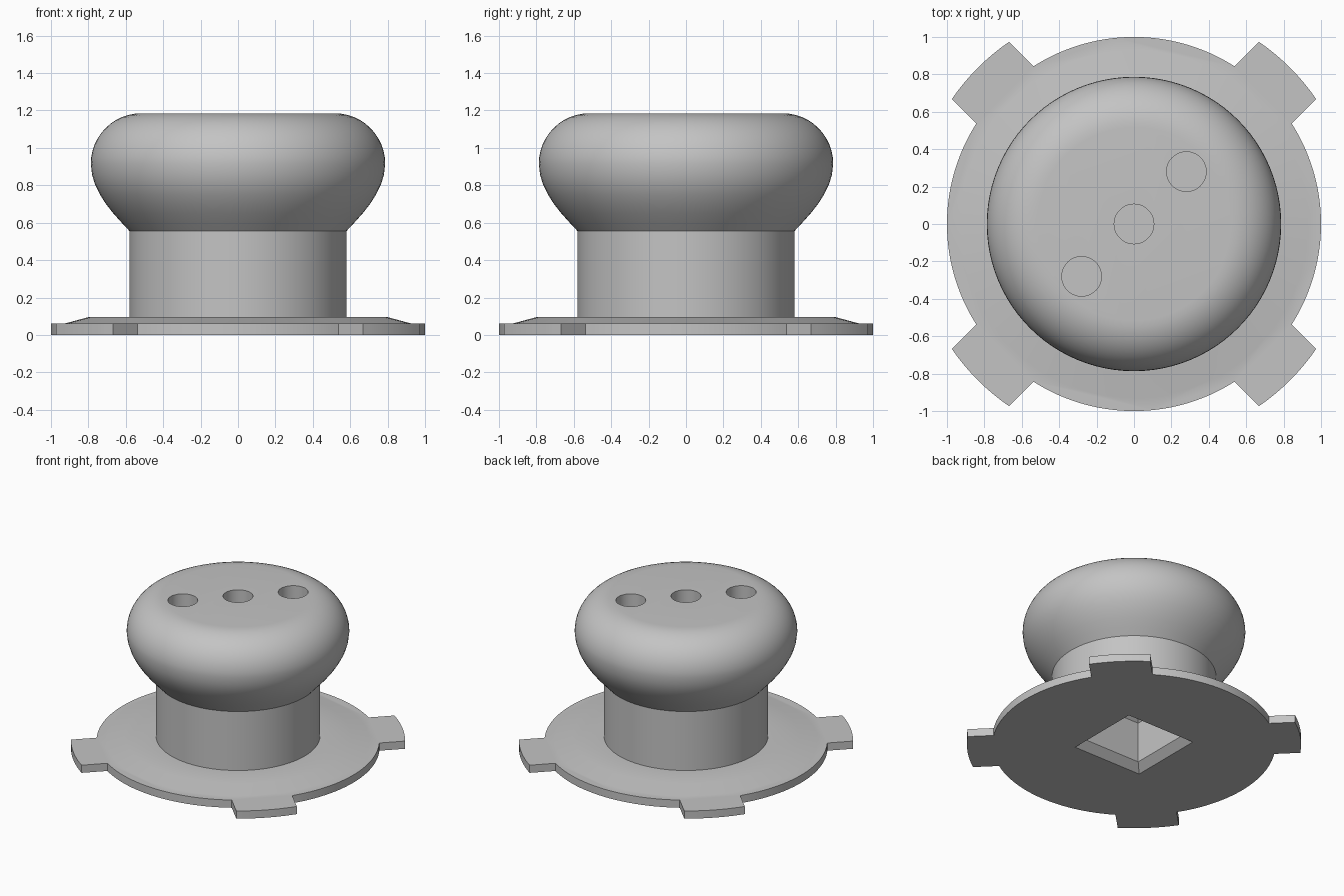
import bpy, bmesh, math

if "Cube" in bpy.data.objects:
    bpy.data.objects.remove(bpy.data.objects["Cube"])

grey = bpy.data.materials.new("plain grey")
grey.diffuse_color = (0.55, 0.55, 0.55, 1)
grey.use_nodes = True
grey.node_tree.nodes["Principled BSDF"].inputs["Base Color"].default_value = grey.diffuse_color


def make(name, bm):
    bmesh.ops.recalc_face_normals(bm, faces=bm.faces[:])
    mesh = bpy.data.meshes.new(name)
    bm.to_mesh(mesh)
    bm.free()
    mesh.materials.append(grey)
    obj = bpy.data.objects.new(name, mesh)
    bpy.context.collection.objects.link(obj)
    return obj


def loft(name, rings):
    """Closed solid through rings of equal point count."""
    bm = bmesh.new()
    loops = [[bm.verts.new(p) for p in ring] for ring in rings]
    n = len(loops[0])
    for a, b in zip(loops, loops[1:]):
        for i in range(n):
            j = (i + 1) % n
            bm.faces.new((a[i], a[j], b[j], b[i]))
    bm.faces.new(loops[0][::-1])
    bm.faces.new(loops[-1])
    return make(name, bm)


def circle(r, z, n=96, cx=0, cy=0):
    return [(cx + r * math.cos(2 * math.pi * i / n),
             cy + r * math.sin(2 * math.pi * i / n), z) for i in range(n)]


def square(h, z):
    return [(-h, -h, z), (h, -h, z), (h, h, z), (-h, h, z)]


def combine(target, other, operation):
    mod = target.modifiers.new(operation, 'BOOLEAN')
    mod.operation = operation
    mod.solver = 'EXACT'
    mod.object = other
    bpy.context.view_layer.objects.active = target
    bpy.ops.object.modifier_apply(modifier=mod.name)
    bpy.data.objects.remove(other, do_unlink=True)


# flange plate: disc with four parallel-sided tabs on the diagonals
half, outer = 0.217, 1.181
a_in, a_out = math.asin(half), math.asin(half / outer)
outline = []
for k in range(4):
    mid = math.pi / 4 + k * math.pi / 2
    for i in range(9):
        a = mid - a_out + 2 * a_out * i / 8
        outline.append((outer * math.cos(a), outer * math.sin(a)))
    for i in range(25):
        a = mid + a_in + (math.pi / 2 - 2 * a_in) * i / 24
        outline.append((math.cos(a), math.sin(a)))
flange = loft("flange", [[(x, y, z) for x, y in outline] for z in (0, 0.06)])

# knob: shallow cone, straight neck and rounded head as one turned profile
profile = [(0.85, 0.03), (0.967, 0.05), (0.80, 0.095), (0.58, 0.095),
           (0.58, 0.555), (0.622, 0.60), (0.667, 0.65), (0.706, 0.70),
           (0.738, 0.75), (0.763, 0.80), (0.78, 0.855)]
for i in range(13):
    a = math.pi / 2 * i / 12
    profile.append((0.517 + 0.27 * math.cos(a), 0.915 + 0.27 * math.sin(a)))
knob = loft("knob", [circle(r, z) for r, z in profile])
combine(knob, flange, 'UNION')

# three blind holes in the top
for c in (-0.28, 0, 0.28):
    hole = loft("hole_cutter", [circle(0.106, z, 40, c, c) for z in (0.65, 1.3)])
    combine(knob, hole, 'DIFFERENCE')

# square socket underneath with chamfered mouth and end
socket = loft("socket_cutter", [square(0.345, -0.05), square(0.295, 0),
                                square(0.24, 0.055), square(0.24, 0.37),
                                square(0.19, 0.42)])
combine(knob, socket, 'DIFFERENCE')

# smooth round surfaces, keep hard edges
bpy.ops.object.select_all(action='DESELECT')
knob.select_set(True)
bpy.context.view_layer.objects.active = knob
bpy.ops.object.shade_smooth_by_angle(angle=math.radians(30))
